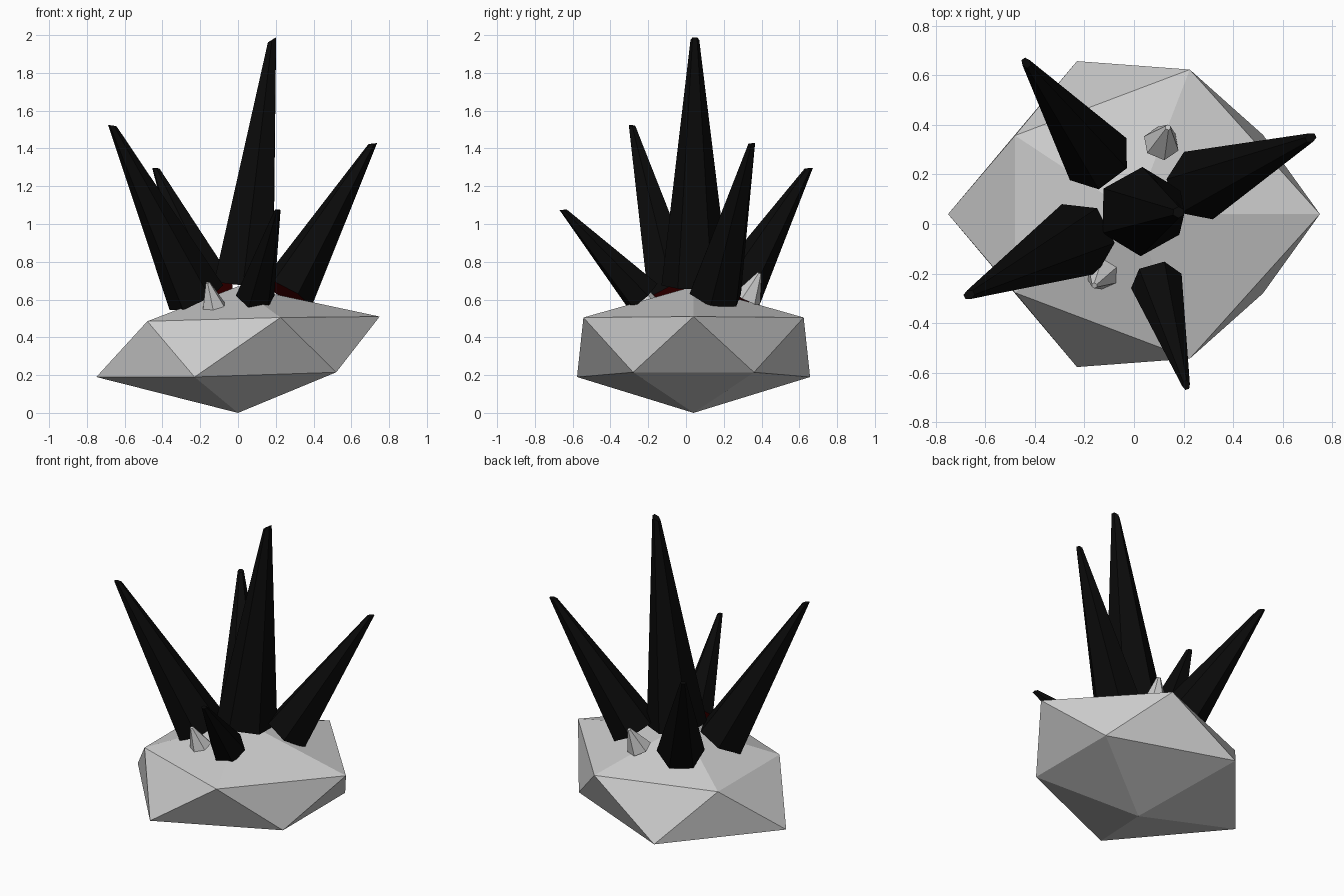
import bpy, bmesh, math
from mathutils import Vector

if "Cube" in bpy.data.objects:
    bpy.data.objects.remove(bpy.data.objects["Cube"])


def material(name, color):
    m = bpy.data.materials.new(name)
    m.diffuse_color = color
    m.use_nodes = True
    m.node_tree.nodes["Principled BSDF"].inputs["Base Color"].default_value = m.diffuse_color
    return m


BLACK = material("dark_crystal", (0.003, 0.003, 0.003, 1))
RED = material("dark_red_root", (0.12, 0.0, 0.0, 1))


def add_object(name, bm, mats=()):
    bmesh.ops.recalc_face_normals(bm, faces=bm.faces[:])
    me = bpy.data.meshes.new(name)
    bm.to_mesh(me)
    bm.free()
    for m in mats:
        me.materials.append(m)
    bpy.context.collection.objects.link(bpy.data.objects.new(name, me))


# Rock: an icosahedron reshaped ring by ring, mirrored about y = 0.04
def rock():
    bm = bmesh.new()
    bmesh.ops.create_icosphere(bm, subdivisions=1, radius=1)
    shape = {  # original x and level -> x, half width, z
        (0.7, -1): (0.52, 0.32, 0.215), (-0.3, -1): (-0.23, 0.617, 0.19),
        (-0.9, -1): (-0.75, 0, 0.19), (0.3, 1): (0.225, 0.583, 0.505),
        (-0.7, 1): (-0.48, 0.317, 0.485), (0.9, 1): (0.75, 0, 0.51),
    }
    for v in bm.verts:
        if abs(v.co.z) > 0.9:
            x, w, z = 0, 0, 0.0 if v.co.z < 0 else 0.67
        else:
            x, w, z = shape[(round(v.co.x, 1), 1 if v.co.z > 0 else -1)]
        side = 0 if abs(v.co.y) < 0.01 else math.copysign(1, v.co.y)
        v.co = (x, 0.04 + side * w, z)
    add_object("rock_base", bm)


# Spike: leaning six-sided taper with a slanted tip
def spike(name, base, tip, r, r_tip, mats=(), slant=0.8):
    base, tip = Vector(base), Vector(tip)
    axis = (tip - base).normalized()
    side = Vector((0, 0, 1)).cross(axis).normalized()
    out = side.cross(axis)
    bm = bmesh.new()
    low, high = [], []
    for i in range(6):
        a = i * math.pi / 3
        d = side * math.cos(a) + out * math.sin(a)
        low.append(bm.verts.new(base + d * r))
        high.append(bm.verts.new(tip + d * r_tip + axis * (slant * r_tip * math.sin(a))))
    for i in range(6):
        j = (i + 1) % 6
        bm.faces.new((low[i], low[j], high[j], high[i]))
    bm.faces.new(high)
    root = bm.faces.new(low)
    if mats:
        root.material_index = 1
    add_object(name, bm, mats)


rock()

# Dark crystals
dark = {
    "center_crystal": ((0.03, 0.05, 0.675), (0.18, 0.047, 1.975), 0.18, 0.023),
    "right_crystal": ((0.26, 0.155, 0.63), (0.713, 0.348, 1.425), 0.148, 0.019),
    "left_crystal": ((-0.22, -0.06, 0.61), (-0.665, -0.285, 1.52), 0.157, 0.019),
    "back_crystal": ((-0.145, 0.262, 0.63), (-0.435, 0.65, 1.295), 0.142, 0.018),
    "front_crystal": ((0.09, -0.23, 0.62), (0.21, -0.65, 1.075), 0.106, 0.016),
}
for name, args in dark.items():
    spike(name, *args, mats=(BLACK, RED))

# Small stone shards
spike("back_shard", (0.11, 0.325, 0.605), (0.137, 0.39, 0.74), 0.075, 0.012, slant=0)
spike("front_shard", (-0.128, -0.2, 0.56), (-0.16, -0.248, 0.69), 0.068, 0.012, slant=0)
